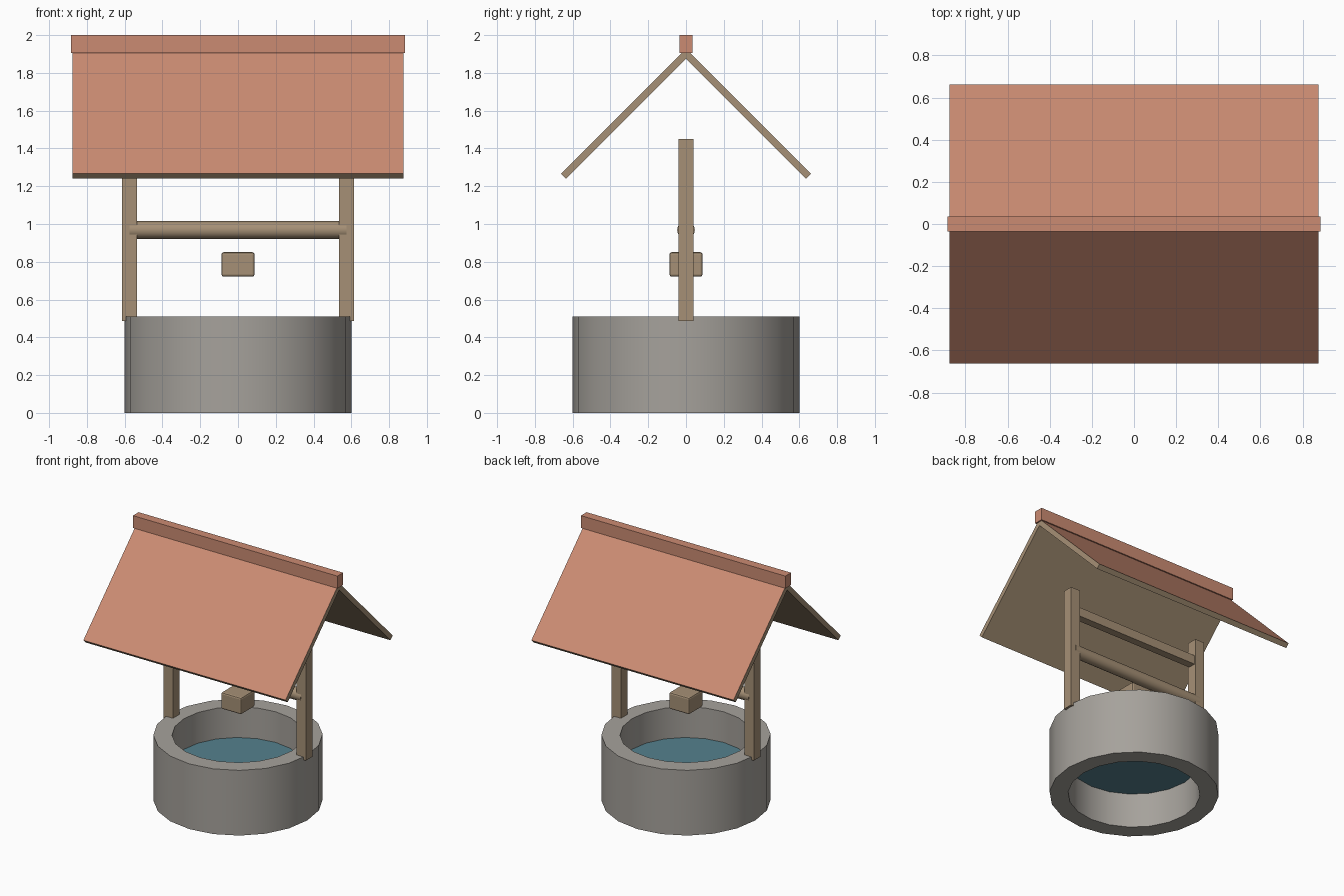
import bpy, bmesh
from math import cos, sin, pi

if "Cube" in bpy.data.objects:
    bpy.data.objects.remove(bpy.data.objects["Cube"])


def material(name, rgb):
    m = bpy.data.materials.new(name)
    m.diffuse_color = (*rgb, 1)
    m.use_nodes = True
    m.node_tree.nodes["Principled BSDF"].inputs["Base Color"].default_value = m.diffuse_color
    return m


STONE = material("stone", (0.38, 0.36, 0.33))
WOOD = material("wood", (0.38, 0.28, 0.18))
TILE = material("roof_tile", (0.60, 0.26, 0.17))
WATER = material("water", (0.09, 0.22, 0.27))
SIDES = 20


def finish(name, bm, *mats):
    bmesh.ops.recalc_face_normals(bm, faces=bm.faces)
    me = bpy.data.meshes.new(name)
    bm.to_mesh(me)
    bm.free()
    ob = bpy.data.objects.new(name, me)
    bpy.context.collection.objects.link(ob)
    for m in mats:
        me.materials.append(m)
    return ob


def box(name, centre, size, mat):
    bm = bmesh.new()
    bmesh.ops.create_cube(bm, size=1)
    bmesh.ops.scale(bm, vec=size, verts=bm.verts)
    bmesh.ops.translate(bm, vec=centre, verts=bm.verts)
    return finish(name, bm, mat)


def smooth(ob):
    bpy.ops.object.select_all(action='DESELECT')
    ob.select_set(True)
    bpy.context.view_layer.objects.active = ob
    bpy.ops.object.shade_smooth_by_angle(angle=pi / 6)


# Stone ring: square section swept around z, open at the bottom
section = [(0.6, 0), (0.6, 0.51), (0.468, 0.51), (0.468, 0)]
bm = bmesh.new()
rings = [[bm.verts.new((r * cos(2 * pi * i / SIDES), r * sin(2 * pi * i / SIDES), z))
          for r, z in section] for i in range(SIDES)]
for i in range(SIDES):
    a, b = rings[i], rings[(i + 1) % SIDES]
    for j in range(4):
        k = (j + 1) % 4
        bm.faces.new((a[j], b[j], b[k], a[k]))
smooth(finish("stone_ring", bm, STONE))

# Water surface
bm = bmesh.new()
bmesh.ops.create_circle(bm, cap_ends=True, radius=0.468, segments=SIDES)
bmesh.ops.translate(bm, vec=(0, 0, 0.27), verts=bm.verts)
finish("water", bm, WATER)

# Posts and the beam between them
for side, s in (("left", -1), ("right", 1)):
    box(f"{side}_post", (s * 0.575, 0, 0.968), (0.08, 0.08, 0.964), WOOD)
box("cross_beam", (0, 0, 1.285), (1.15, 0.06, 0.07), WOOD)

# Winding axle
bpy.ops.mesh.primitive_cylinder_add(vertices=16, radius=0.047, depth=1.15,
                                    location=(0, 0, 0.968), rotation=(0, pi / 2, 0))
axle = bpy.context.object
axle.name = "axle"
axle.data.materials.append(WOOD)
smooth(axle)

# Bucket block with softened edges
bucket = box("bucket", (0, 0, 0.786), (0.175, 0.175, 0.13), WOOD)
bev = bucket.modifiers.new("bevel", 'BEVEL')
bev.width = 0.012
bev.segments = 2

# Roof slopes: wooden slabs tiled on the outer face
slab = [(0.662, 1.267), (0.635, 1.24), (0, 1.875), (0, 1.929)]
for side, s in (("front", -1), ("back", 1)):
    bm = bmesh.new()
    ends = [[bm.verts.new((x, s * y, z)) for y, z in slab] for x in (-0.875, 0.875)]
    for e in ends:
        bm.faces.new(e)
    for j in range(4):
        k = (j + 1) % 4
        f = bm.faces.new((ends[0][j], ends[0][k], ends[1][k], ends[1][j]))
        f.material_index = 1 if j == 3 else 0
    finish(f"{side}_roof_slope", bm, WOOD, TILE)

# Ridge cap
box("ridge_cap", (0, 0, 1.952), (1.77, 0.07, 0.096), TILE)
